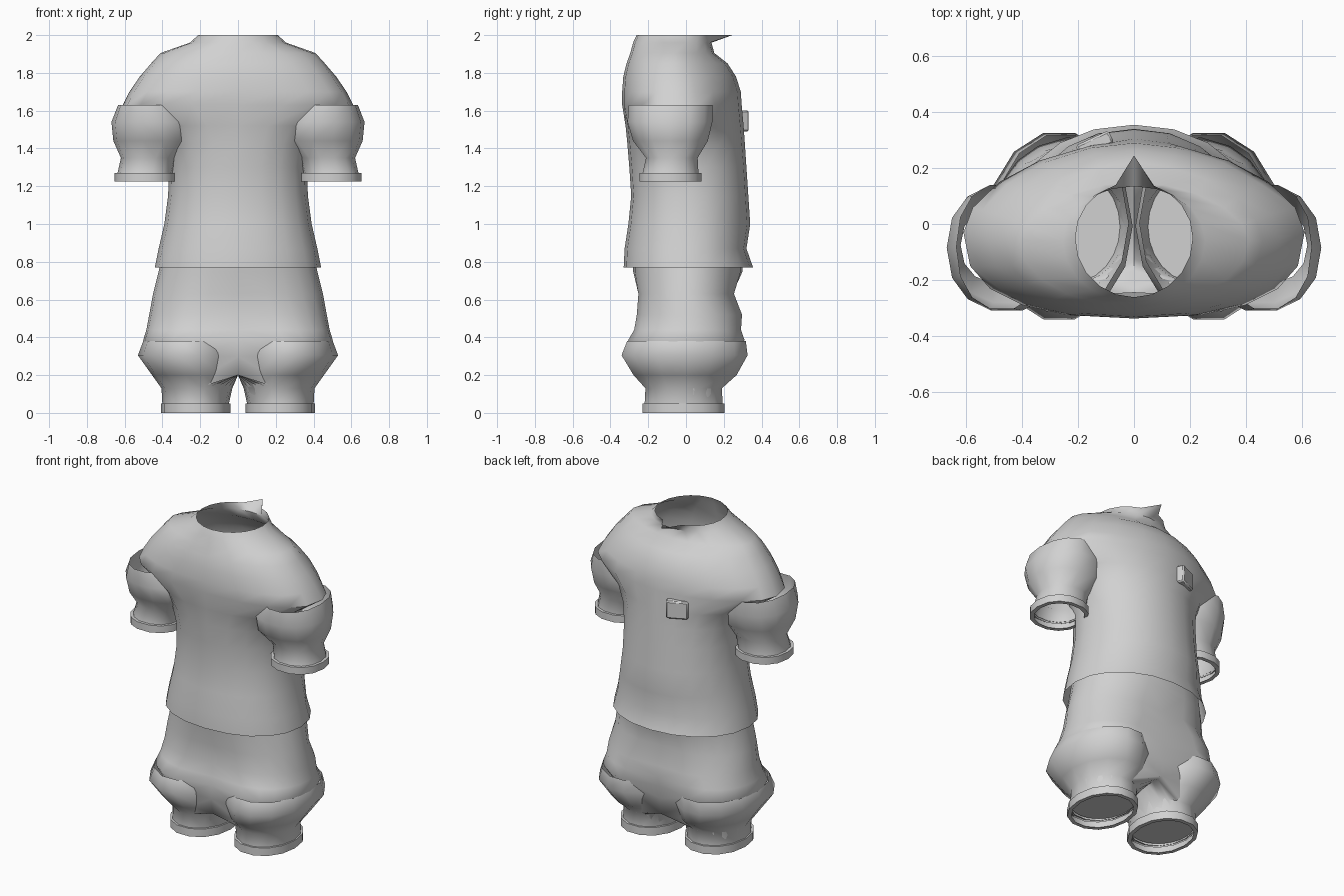
import bpy, bmesh, math
from mathutils import Matrix

if "Cube" in bpy.data.objects:
    bpy.data.objects.remove(bpy.data.objects["Cube"])

cloth = bpy.data.materials.new("grey cloth")
cloth.diffuse_color = (0.64, 0.64, 0.64, 1)
cloth.use_nodes = True
cloth.node_tree.nodes["Principled BSDF"].inputs["Base Color"].default_value = cloth.diffuse_color


def finish(name, bm, angle=40):
    bmesh.ops.recalc_face_normals(bm, faces=bm.faces)
    me = bpy.data.meshes.new(name)
    bm.to_mesh(me)
    bm.free()
    ob = bpy.data.objects.new(name, me)
    bpy.context.collection.objects.link(ob)
    me.materials.append(cloth)
    bpy.ops.object.select_all(action='DESELECT')
    ob.select_set(True)
    bpy.context.view_layer.objects.active = ob
    bpy.ops.object.shade_smooth_by_angle(angle=math.radians(angle))
    return ob


def loft(rings, cap=False):
    """Tube through rings with equal point counts, optionally closed at the last."""
    bm = bmesh.new()
    rows = [[bm.verts.new(p) for p in r] for r in rings]
    for a, b in zip(rows, rows[1:]):
        for i in range(len(a)):
            j = (i + 1) % len(a)
            bm.faces.new((a[i], a[j], b[j], b[i]))
    if cap:
        bm.faces.new(rows[-1])
    return bm


def spow(v, e):
    return math.copysign(abs(v) ** e, v)


def oval(z, x0, x1, y0, y1, yc=None, nf=2.0, nb=2.0, count=20):
    """Oval ring with separate front and back fullness."""
    yc = (y0 + y1) / 2 if yc is None else yc
    cx, rx = (x0 + x1) / 2, (x1 - x0) / 2
    pts = []
    for i in range(count):
        t = 2 * math.pi * i / count
        c, s = math.cos(t), math.sin(t)
        e = 2 / (nb if s > 0 else nf)
        ry = y1 - yc if s > 0 else yc - y0
        pts.append((cx + rx * spow(c, e), yc + ry * spow(s, e), z))
    return pts


# Shirt: height, half width, front, back, side line, front/back fullness
shirt = [
    (0.77, 0.44, -0.33, 0.355, 0.0, 2.2, 2.1),
    (0.87, 0.42, -0.325, 0.32, 0.0, 2.2, 2.1),
    (1.00, 0.39, -0.305, 0.34, 0.0, 2.2, 2.1),
    (1.15, 0.37, -0.29, 0.33, 0.0, 2.2, 2.1),
    (1.30, 0.365, -0.30, 0.32, 0.0, 2.2, 2.1),
    (1.42, 0.39, -0.31, 0.312, -0.02, 2.2, 2.0),
    (1.52, 0.45, -0.32, 0.305, -0.03, 2.3, 1.9),
    (1.63, 0.61, -0.338, 0.295, -0.03, 2.5, 1.8),
    (1.70, 0.575, -0.338, 0.29, -0.04, 2.4, 1.8),
    (1.78, 0.52, -0.332, 0.265, -0.05, 2.3, 1.8),
    (1.85, 0.46, -0.315, 0.22, -0.06, 2.2, 1.8),
    (1.905, 0.41, -0.295, 0.15, -0.06, 2.0, 1.8),
    (1.96, 0.255, -0.28, 0.135, -0.06, 2.0, 2.0),
    (2.00, 0.21, -0.262, 0.15, -0.05, 2.0, 2.0),
]
rings = [oval(z, -r, r, f, b, c, nf, nb) for z, r, f, b, c, nf, nb in shirt]
rings[-1][5] = (0, 0.245, 2.0)  # pointed collar at the back
finish("shirt", loft(rings), 55)

# Shorts: right half, D-shaped above the crotch and round below, mirrored
H = 12


def half_body(z, r, f, b, e, dip):
    """Half section; e sets the fullness, dip recesses the middle between the legs."""
    cy, ry = (f + b) / 2, (b - f) / 2
    pts = []
    for i in range(H + 1):
        t = -math.pi / 2 + math.pi * i / H
        x = r * abs(math.cos(t)) ** e if 0 < i < H else 0
        pts.append((x, cy + ry * math.sin(t) * (1 - dip * math.exp(-(x / 0.12) ** 2)), z))
    y0, y1 = pts[-1][1], pts[0][1]
    for i in range(1, H):
        pts.append((0, y0 + (y1 - y0) * i / H, z))
    return pts


def leg_ring(z, x0, x1, f, b):
    pts = []
    for i in range(2 * H):
        t = -math.pi / 2 + math.pi * i / H
        pts.append(((x0 + x1) / 2 + (x1 - x0) / 2 * math.cos(t),
                    (f + b) / 2 + (b - f) / 2 * math.sin(t), z))
    return pts


body = [(0.85, 0.40, -0.28, 0.30, 0.85, 0), (0.75, 0.42, -0.28, 0.30, 0.85, 0),
        (0.63, 0.45, -0.265, 0.267, 0.8, 0.08), (0.52, 0.47, -0.272, 0.308, 0.7, 0.06),
        (0.44, 0.485, -0.285, 0.302, 0.6, 0.08), (0.385, 0.502, -0.318, 0.322, 0.55, 0.16),
        (0.30, 0.46, -0.28, 0.27, 0.6, 0.04), (0.20, 0.42, -0.25, 0.25, 0.7, 0)]
rings = [half_body(*s) for s in body]
rings += [leg_ring(0.13, 0.03, 0.40, -0.21, 0.19),
          leg_ring(0.06, 0.05, 0.395, -0.21, 0.19)]
bm = loft(rings, cap=True)
inner = [f for f in bm.faces if all(v.co.x < 1e-4 for v in f.verts)]
bmesh.ops.delete(bm, geom=inner, context='FACES')
bmesh.ops.recalc_face_normals(bm, faces=bm.faces)
geo = bmesh.ops.duplicate(bm, geom=bm.verts[:] + bm.edges[:] + bm.faces[:])["geom"]
copied = [g for g in geo if isinstance(g, bmesh.types.BMVert)]
bmesh.ops.scale(bm, vec=(-1, 1, 1), verts=copied)
bmesh.ops.remove_doubles(bm, verts=bm.verts[:], dist=1e-4)
finish("shorts", bm, 60)

# Puffed legs and sleeves: height, inner x, outer x, front, back
leg_puff = [
    (0.04, 0.05, 0.40, -0.225, 0.20), (0.13, 0.03, 0.405, -0.22, 0.195),
    (0.20, 0.005, 0.455, -0.285, 0.275), (0.305, 0.005, 0.53, -0.35, 0.335),
    (0.38, 0.02, 0.502, -0.32, 0.325),
]
leg_cuff = [
    (0.0, 0.065, 0.385, -0.21, 0.185), (0.0, 0.04, 0.408, -0.235, 0.21),
    (0.05, 0.04, 0.408, -0.235, 0.21), (0.05, 0.055, 0.395, -0.215, 0.195),
]
sleeve_puff = [
    (1.26, 0.345, 0.64, -0.235, 0.07), (1.35, 0.325, 0.62, -0.215, 0.065),
    (1.44, 0.24, 0.66, -0.285, 0.12), (1.54, 0.24, 0.67, -0.315, 0.145),
    (1.63, 0.31, 0.635, -0.308, 0.145),
]
sleeve_cuff = [
    (1.225, 0.35, 0.63, -0.225, 0.06), (1.225, 0.327, 0.655, -0.25, 0.085),
    (1.27, 0.327, 0.655, -0.25, 0.085), (1.27, 0.345, 0.637, -0.23, 0.065),
]
for name, spec, full in (("leg_puff", leg_puff, 1.95), ("leg_cuff", leg_cuff, 2.1),
                         ("sleeve_puff", sleeve_puff, 2.2), ("sleeve_cuff", sleeve_cuff, 2.2)):
    for side, label in ((1, "right"), (-1, "left")):
        bm = loft([oval(*s, nf=full, nb=full, count=14) for s in spec])
        bmesh.ops.scale(bm, vec=(side, 1, 1), verts=bm.verts)
        finish(f"{label}_{name}", bm, 70 if "puff" in name else 40)

# Small square clip on the back
bm = bmesh.new()
bmesh.ops.create_cube(bm, size=1)
bmesh.ops.scale(bm, vec=(0.13, 0.05, 0.11), verts=bm.verts)
bmesh.ops.bevel(bm, geom=bm.edges[:], offset=0.008, segments=1, affect='EDGES')
bmesh.ops.transform(bm, verts=bm.verts, matrix=Matrix.Translation((-0.14, 0.285, 1.545))
                    @ Matrix.Rotation(math.radians(25), 4, 'Z'))
finish("back_clip", bm)
